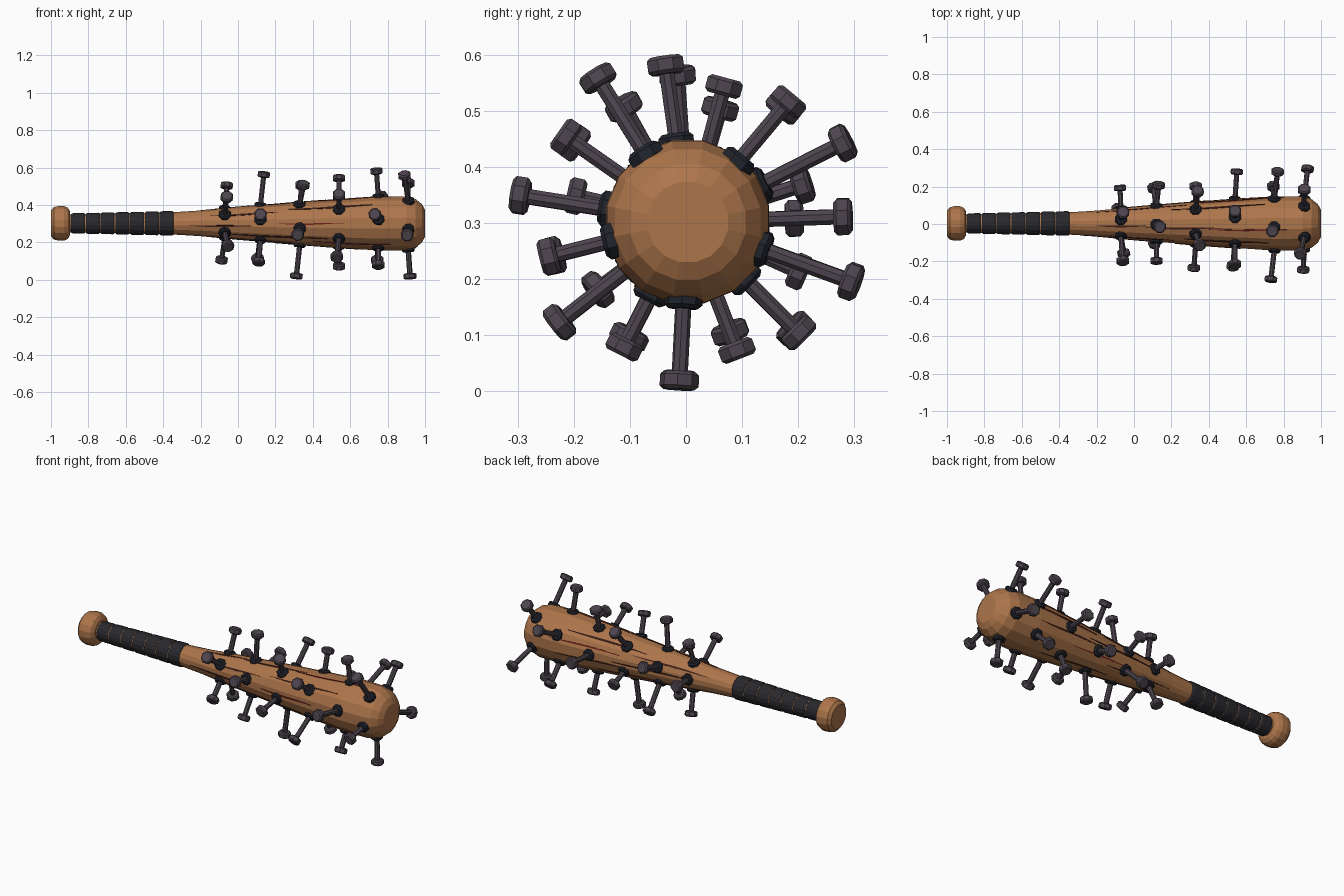
import bpy, bmesh, math
from mathutils import Vector

if "Cube" in bpy.data.objects:
    bpy.data.objects.remove(bpy.data.objects["Cube"])

AXIS_Y, AXIS_Z = 0.003, 0.302


def material(name, rgb):
    m = bpy.data.materials.new(name)
    m.diffuse_color = (*rgb, 1)
    m.use_nodes = True
    m.node_tree.nodes["Principled BSDF"].inputs["Base Color"].default_value = m.diffuse_color
    return m


WOOD = material("wood", (0.42, 0.18, 0.07))
WRAP = material("grip_tape", (0.022, 0.022, 0.027))
IRON = material("iron", (0.075, 0.06, 0.078))
DARK = material("dark_iron", (0.015, 0.017, 0.025))
CRACK = material("crack", (0.05, 0.014, 0.01))
RED = material("red_stain", (0.16, 0.015, 0.012))


def finish(name, bm, mat):
    bmesh.ops.recalc_face_normals(bm, faces=bm.faces)
    mesh = bpy.data.meshes.new(name)
    bm.to_mesh(mesh)
    bm.free()
    mesh.materials.append(mat)
    ob = bpy.data.objects.new(name, mesh)
    bpy.context.collection.objects.link(ob)
    return ob


def revolve(name, profile, sides, mat, origin=(0, AXIS_Y, AXIS_Z), direction=(1, 0, 0)):
    """Closed solid turned around a line; profile is (distance, radius)."""
    q = Vector((0, 0, 1)).rotation_difference(Vector(direction).normalized())
    o = Vector(origin)
    bm = bmesh.new()
    rings = []
    for d, r in profile:
        ring = []
        for i in range(sides):
            a = 2 * math.pi * (i + 0.5) / sides
            ring.append(bm.verts.new(o + q @ Vector((r * math.cos(a), r * math.sin(a), d))))
        rings.append(ring)
    for a, b in zip(rings, rings[1:]):
        for i in range(sides):
            j = (i + 1) % sides
            bm.faces.new((a[i], a[j], b[j], b[i]))
    bm.faces.new(rings[0])
    bm.faces.new(rings[-1])
    return finish(name, bm, mat)


# Wooden bat: knob, thin grip core and flared barrel
BARREL = [(-0.36, 0.060), (-0.2, 0.070), (0.0, 0.090), (0.3, 0.115), (0.55, 0.134),
          (0.75, 0.148), (0.90, 0.147), (0.95, 0.132), (0.983, 0.105), (1.0, 0.073)]
revolve("knob", [(-1, 0.07), (-0.985, 0.088), (-0.96, 0.094), (-0.93, 0.094),
                 (-0.91, 0.085), (-0.898, 0.065)], 16, WOOD)
revolve("grip_core", [(-0.91, 0.049), (-0.35, 0.060)], 16, WOOD)
revolve("barrel", BARREL, 16, WOOD)


def surface(x):
    for (x0, r0), (x1, r1) in zip(BARREL, BARREL[1:]):
        if x0 <= x <= x1:
            return r0 + (r1 - r0) * (x - x0) / (x1 - x0)
    return BARREL[0][1]


# Seven tape bands on the grip
for i in range(7):
    x0 = -0.892 + i * 0.0788
    x1 = x0 + 0.075
    r = 0.055 + 0.0018 * i
    revolve(f"grip_band_{i + 1}", [(x0, r - 0.005), (x0 + 0.008, r), (x1 - 0.008, r + 0.001),
                                   (x1, r - 0.004)], 16, WRAP)

# Bolts: per ring, (angle, head distance from axis, lean along x)
RINGS = [
    (-0.07, [(74, .21, .01), (2, .19, -.005), (-69, .21, -.018), (-143, .20, .015), (145, .245, .01)]),
    (0.12, [(94, .262, .018), (18, .215, .012), (-45, .268, -.015), (-117, .23, -.01), (167, .205, .0)]),
    (0.33, [(119, .235, .02), (50, .265, .01), (-24, .217, 0), (-93, .282, -.018), (-166, .245, -.01)]),
    (0.54, [(75, .25, 0), (2, .277, .01), (-69, .245, 0), (-142, .29, -.012), (145, .265, 0)]),
    (0.75, [(98, .282, -.01), (27, .31, .018), (-45, .28, -.005), (-117, .25, 0), (171, .302, -.018)]),
    (0.91, [(122, .302, -.02), (50, .28, 0), (-20, .31, .018), (-93, .283, .01), (-166, .255, -.005)]),
]
for n, (x, bolts) in enumerate(RINGS, 1):
    for k, (deg, reach, lean) in enumerate(bolts, 1):
        a = math.radians(deg)
        out = Vector((0, math.cos(a), math.sin(a)))
        base = Vector((x, AXIS_Y, AXIS_Z)) + out * (surface(x) * 0.985)
        tip = Vector((x + lean, AXIS_Y, AXIS_Z)) + out * reach
        d = tip - base
        h = d.length
        revolve(f"washer_{n}_{k}", [(-0.012, 0.034), (0.006, 0.034), (0.013, 0.026)], 8, DARK, base, d)
        revolve(f"bolt_shaft_{n}_{k}", [(-0.02, 0.0145), (h, 0.0145)], 8, IRON, base, d)
        revolve(f"bolt_head_{n}_{k}", [(h - 0.016, 0.028), (h - 0.010, 0.035), (h + 0.010, 0.035),
                                       (h + 0.016, 0.028)], 8, IRON, base, d)


def streak(name, x0, x1, deg, mat, width=0.005):
    """Thin tapered sliver following the barrel surface."""
    bm = bmesh.new()
    rings = []
    for i in range(7):
        t = i / 6
        x = x0 + (x1 - x0) * t
        w = width * (0.15 + 0.85 * math.sin(math.pi * t))
        a = math.radians(deg + 1.5 * math.sin(5 * t))
        out = Vector((0, math.cos(a), math.sin(a)))
        side = Vector((0, -math.sin(a), math.cos(a)))
        c = Vector((x, AXIS_Y, AXIS_Z))
        r = surface(x)
        rings.append([bm.verts.new(c + out * (r + h) + side * s * w)
                      for s, h in ((-1, -0.006), (-1, 0.001), (1, 0.001), (1, -0.006))])
    for a, b in zip(rings, rings[1:]):
        for i in range(4):
            j = (i + 1) % 4
            bm.faces.new((a[i], a[j], b[j], b[i]))
    bm.faces.new(rings[0])
    bm.faces.new(rings[-1])
    finish(name, bm, mat)


# Cracks and red stains running along the barrel
STREAKS = [(-0.15, 0.21, 148), (0.27, 0.72, 138), (-0.27, 0.08, 190), (-0.07, 0.48, 222),
           (-0.2, 0.28, 32), (0.2, 0.7, 46), (-0.2, 0.08, 100), (0.05, 0.47, 103),
           (-0.1, 0.4, 0), (0.3, 0.75, -12), (-0.2, 0.25, -50), (0.2, 0.65, -80),
           (-0.15, 0.3, -110)]
for i, (x0, x1, deg) in enumerate(STREAKS, 1):
    streak(f"crack_{i}", x0, x1, deg, CRACK)
STAINS = [(0.22, 0.57, 181), (0.4, 0.82, 232), (0.4, 0.82, 105), (0.1, 0.5, -35), (0.35, 0.8, 20)]
for i, (x0, x1, deg) in enumerate(STAINS, 1):
    streak(f"red_stain_{i}", x0, x1, deg, RED, 0.004)
